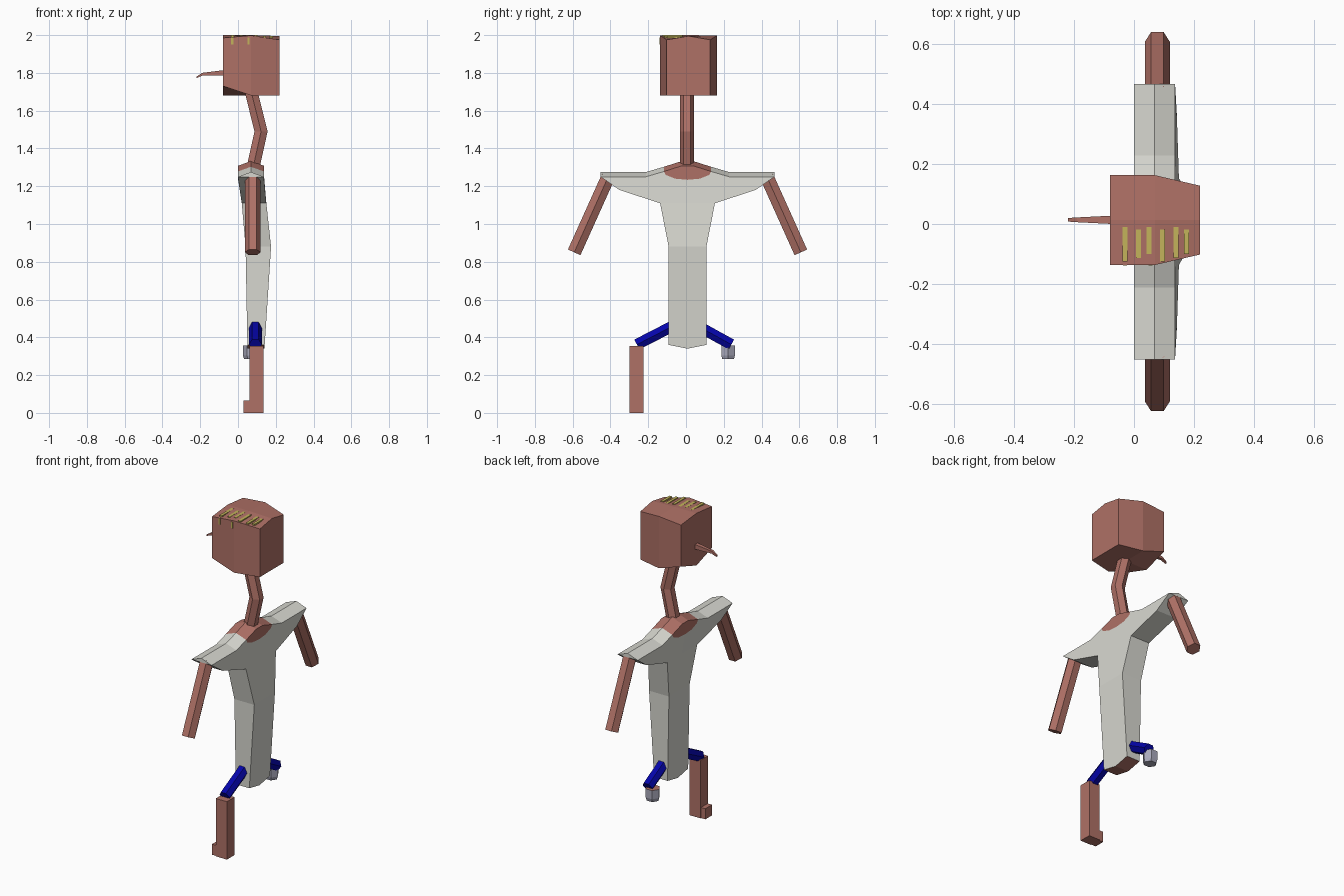
import bpy, bmesh, math
from mathutils import Vector

if "Cube" in bpy.data.objects:
    bpy.data.objects.remove(bpy.data.objects["Cube"])

CY = 0.008  # body centre in y


def material(name, rgb):
    m = bpy.data.materials.new(name)
    m.diffuse_color = [c ** 2.2 for c in rgb] + [1]
    m.use_nodes = True
    m.node_tree.nodes["Principled BSDF"].inputs["Base Color"].default_value = m.diffuse_color
    return m


SKIN = material("skin", (0.68, 0.44, 0.40))
SHIRT = material("shirt_white", (0.84, 0.84, 0.81))
BLUE = material("shorts_blue", (0.05, 0.05, 0.66))
GREY = material("stub_grey", (0.66, 0.66, 0.73))
HAIR = material("hair_yellow", (0.76, 0.70, 0.36))


def finish(name, bm, *mats):
    bmesh.ops.remove_doubles(bm, verts=bm.verts, dist=0.0005)
    bmesh.ops.recalc_face_normals(bm, faces=bm.faces)
    me = bpy.data.meshes.new(name)
    bm.to_mesh(me)
    bm.free()
    for m in mats:
        me.materials.append(m)
    ob = bpy.data.objects.new(name, me)
    bpy.context.collection.objects.link(ob)
    return ob


def loft(name, rings, *mats):
    """Skin a list of equally long point rings and cap both ends."""
    bm = bmesh.new()
    vs = [[bm.verts.new(p) for p in r] for r in rings]
    n = len(vs[0])
    for a, b in zip(vs, vs[1:]):
        for i in range(n):
            j = (i + 1) % n
            bm.faces.new((a[i], a[j], b[j], b[i]))
    bm.faces.new(vs[0])
    bm.faces.new(vs[-1])
    return finish(name, bm, *mats)


def hex_limb(name, p, q, r, mat):
    """Six-sided rod with two edges facing front and back."""
    p, q = Vector(p), Vector(q)
    u = Vector((1, 0, 0))
    v = (q - p).normalized().cross(u)
    ring = [u * math.cos(k * math.pi / 3) * r + v * math.sin(k * math.pi / 3) * r
            for k in range(6)]
    return loft(name, [[p + d for d in ring], [q + d for d in ring]], mat)


def box(name, lo, hi, mat):
    (a, b, c), (d, e, f) = lo, hi
    ring = [(a, b), (d, b), (d, e), (a, e)]
    return loft(name, [[(x, y, z) for x, y in ring] for z in (c, f)], mat)


# Torso: half outline in (y, z), thickness depends on height
LEVELS = [(0.34, 0.05, 0.14), (0.88, 0.04, 0.175), (1.11, 0.02, 0.15),
          (1.24, 0.0, 0.137), (1.4, 0.0, 0.14)]


def depth(z):
    for (z0, f0, b0), (z1, f1, b1) in zip(LEVELS, LEVELS[1:]):
        if z <= z1:
            t = (z - z0) / (z1 - z0)
            return f0 + t * (f1 - f0), b0 + t * (b1 - b0)


neckline = [(0.125, 1.278), (0.115, 1.26), (0.065, 1.24), (0, 1.234)]
panels = [  # outline, material index
    ([(0, 0.34), (0.1, 0.36), (0.1, 0.88), (0, 0.88)], 0),
    ([(0, 0.88), (0.1, 0.88), (0.145, 1.11), (0, 1.11)], 0),
    ([(0, 1.11), (0.145, 1.11), (0.36, 1.18), (0.46, 1.25), (0.22, 1.25)] + neckline, 0),
    (neckline[::-1] + [(0.03, 1.308), (0, 1.308)], 1)]
side = [(0, 0.34), (0.1, 0.36), (0.1, 0.88), (0.145, 1.11), (0.36, 1.18), (0.46, 1.25)]
top = [(0.46, 1.25), (0.22, 1.25), (0.125, 1.278), (0.03, 1.308), (0, 1.308)]

bm = bmesh.new()


def face(points, mi):
    bm.faces.new([bm.verts.new(p) for p in points]).material_index = mi


for s in (-1, 1):
    def pt(p, k):
        x = 0.068 if k == 2 else depth(p[1])[k]
        return (x, CY + s * p[0], p[1] + (0.025 if k == 2 else 0))
    for outline, mi in panels:
        for k in (0, 1):
            face([pt(p, k) for p in outline], mi)
    for i, (a, b) in enumerate(zip(side, side[1:])):
        face([pt(a, 0), pt(a, 1), pt(b, 1), pt(b, 0)], 1 if i == 0 else 0)
    for i, (a, b) in enumerate(zip(top, top[1:])):
        for k in (0, 1):
            face([pt(a, k), pt(a, 2), pt(b, 2), pt(b, k)], 1 if i >= 2 else 0)
    face([pt(top[0], k) for k in (0, 1, 2)], 0)
finish("torso", bm, SHIRT, SKIN)

# Head: three cross-sections from face to back
head = []
for x, w, zs, zm, bs, bc in ((-0.08, 0.15, 1.985, 2.0, 1.73, 1.68),
                             (0.07, 0.15, 1.998, 2.0, 1.68, 1.68),
                             (0.22, 0.115, 1.975, 1.995, 1.68, 1.68)):
    c = 0.013
    head.append([(x, c - w, bs), (x, c, bc), (x, c + w, bs),
                 (x, c + w, zs), (x, c, zm), (x, c - w, zs)])
loft("head", head, SKIN)

# Hair stripes on the top and hanging on the side
for i, x in enumerate((-0.03, 0.015, 0.05, 0.095, 0.14, 0.175)):
    z = 1.996 if x < 0.1 else 1.99
    box(f"hair_stripe_{i}", (x - 0.008, -0.125 + 0.012 * (i % 3), z - 0.005),
        (x + 0.009, -0.01 - 0.008 * (i % 2), z + 0.004), HAIR)
for i, x in enumerate((-0.03, 0.055)):
    box(f"hair_fringe_{i}", (x - 0.006, -0.139, 1.95), (x + 0.006, -0.134, 1.988), HAIR)

# Nose
nose = []
for x, w, z0, z1 in ((-0.07, 0.014, 1.785, 1.815), (-0.19, 0.008, 1.785, 1.8),
                     (-0.22, 0.006, 1.772, 1.78)):
    nose.append([(x, 0.014 - w, z0), (x, 0.014 + w, z0), (x, 0.014 + w, z1), (x, 0.014 - w, z1)])
loft("nose", nose, SKIN)

# Bent neck
neck = []
for x, z in ((0.08, 1.3), (0.122, 1.49), (0.07, 1.7)):
    neck.append([(x + 0.04 * math.sin(k * math.pi / 3), 0.005 + 0.038 * math.cos(k * math.pi / 3), z)
                 for k in range(6)])
loft("neck", neck, SKIN)

# Arms
for s, n in ((-1, "right"), (1, "left")):
    hex_limb(n + "_arm", (0.078, CY + s * 0.42, 1.25), (0.078, CY + s * 0.6, 0.85), 0.042, SKIN)

# Thighs
hex_limb("right_thigh", (0.092, -0.05, 0.47), (0.092, -0.26, 0.362), 0.034, BLUE)
hex_limb("left_thigh", (0.092, 0.05, 0.467), (0.092, 0.24, 0.362), 0.034, BLUE)

# Standing leg with foot
leg = box("right_shin", (0.06, -0.3, 0), (0.135, -0.226, 0.355), SKIN)
box("right_foot", (0.03, -0.295, 0), (0.065, -0.231, 0.065), SKIN)

# Short stub on the other leg, skin-coloured on top
stub = loft("left_stub", [[(0.07 + r * 1.1 * math.cos(k * math.pi / 3),
                            0.223 + r * 1.05 * math.sin(k * math.pi / 3), z) for k in range(6)]
                          for z, r in ((0.285, 0.034), (0.305, 0.04), (0.358, 0.04))], GREY, SKIN)
for p in stub.data.polygons:
    if p.normal.z > 0.9:
        p.material_index = 1
